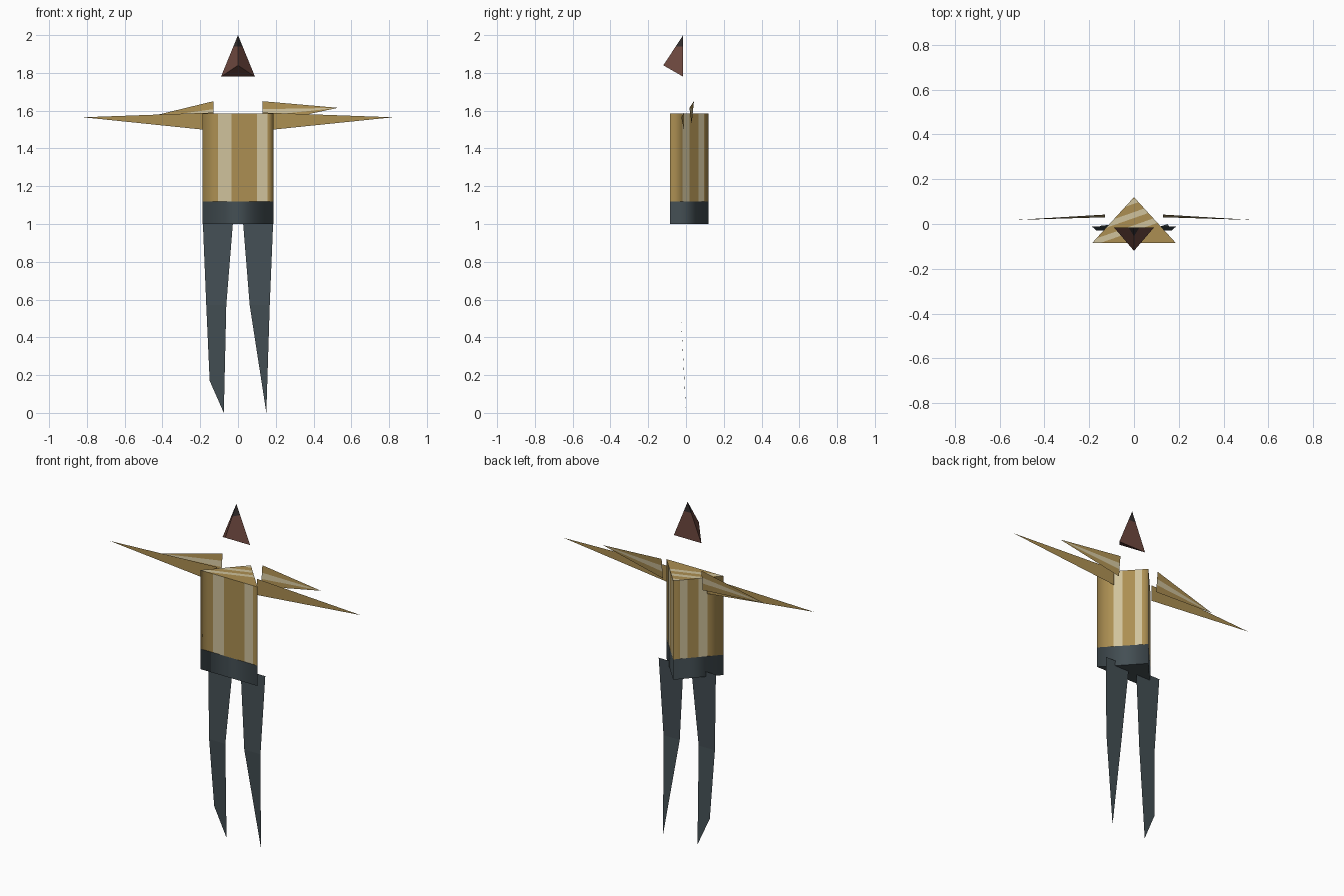
import bpy, bmesh
from mathutils import Vector

cube = bpy.data.objects.get("Cube")
if cube:
    bpy.data.objects.remove(cube, do_unlink=True)


def material(name, *rgb):
    linear = [(c / 255 / 12.92) if c < 11 else ((c / 255 + 0.055) / 1.055) ** 2.4 for c in rgb]
    m = bpy.data.materials.new(name)
    m.use_nodes = True
    m.diffuse_color = (*linear, 1)
    bsdf = next(n for n in m.node_tree.nodes if n.type == 'BSDF_PRINCIPLED')
    bsdf.inputs["Base Color"].default_value = (*linear, 1)
    bsdf.inputs["Roughness"].default_value = 0.8
    return m


gold = material("gold cloth", 172, 143, 82)
pale = material("pale stripe", 208, 194, 156)
charcoal = material("charcoal cloth", 68, 79, 84)
skin = material("brown skin", 110, 72, 63)
hair = material("dark hair", 52, 46, 46)


def build(name, verts, faces, mats, cuts=(), rule=None, smooth=False):
    """Make an object; cuts are (point, normal) planes, rule picks a slot per face."""
    bm = bmesh.new()
    vs = [bm.verts.new(v) for v in verts]
    for f in faces:
        bm.faces.new([vs[i] for i in f])
    for point, normal in cuts:
        bmesh.ops.bisect_plane(bm, geom=bm.verts[:] + bm.edges[:] + bm.faces[:],
                               plane_co=point, plane_no=normal)
    bm.faces.index_update()
    for f in bm.faces:
        f.smooth = smooth
        if rule:
            f.material_index = rule(f)
    mesh = bpy.data.meshes.new(name)
    bm.to_mesh(mesh)
    bm.free()
    for m in mats:
        mesh.materials.append(m)
    obj = bpy.data.objects.new(name, mesh)
    bpy.context.collection.objects.link(obj)
    return obj


# Three-sided torso: stripe positions are fractions along each side
corners = [Vector((-0.187, -0.085)), Vector((0.187, -0.085)), Vector((0, 0.12))]
FRONT, BACK = (0, 0.22, 0.41, 0.77, 0.92), (0, 0.32, 0.5, 0.74, 0.88)
BACK_REVERSED = (0, 0.14, 0.28, 0.5, 0.68)
ring = []
for i, fractions in enumerate((FRONT, BACK, BACK_REVERSED)):
    ring += [corners[i].lerp(corners[(i + 1) % 3], t) for t in fractions]


def wall(name, points, low, high, mats, rule=None):
    n = len(points)
    verts = [(p.x, p.y, z) for z in (low, high) for p in points]
    faces = [(i, (i + 1) % n, n + (i + 1) % n, n + i) for i in range(n)]
    return build(name, verts, faces, mats, rule=rule, smooth=True)


WAIST, TOP, HEM = 1.12, 1.585, 1.0
wall("torso", ring, WAIST, TOP, [gold, pale], lambda f: int(f.index % 5 in (1, 3)))
wall("hips", corners, HEM, WAIST, [charcoal])
build("hips_underside", [(p.x, p.y, HEM) for p in corners], [(2, 1, 0)], [charcoal])

# Torso top with slanting stripes
slant = Vector((-0.33, 0.94, 0))
stripes = ((-0.03, -0.005), (0.025, 0.05), (0.085, 0.105))


def on_stripe(face):
    d = face.calc_center_median().dot(slant)
    return int(any(a < d < b for a, b in stripes))


build("torso_top", [(p.x, p.y, TOP) for p in corners], [(0, 1, 2)], [gold, pale],
      [(slant * (d / slant.length_squared), slant) for s in stripes for d in s], on_stripe)

# Head: a tetrahedron with a dark tip
build("head", [(0, -0.015, 2), (-0.09, -0.015, 1.78), (0.09, -0.015, 1.78), (0, -0.12, 1.84)],
      [(0, 1, 3), (0, 3, 2), (0, 2, 1), (1, 2, 3)], [skin, hair],
      [((0, 0, 1.94), (0, 0, 1))], lambda f: int(f.calc_center_median().z > 1.94))

# Arms, shoulder flaps and legs are thin flat sheets
for side, s in (("left", 1), ("right", -1)):
    build(side + "_arm", [(s * 0.13, -0.01, 1.59), (s * 0.13, -0.01, 1.494),
                          (s * 0.82, -0.025, 1.565)],
          [(0, 1, 2)[::s]], [gold])

    # Flap: a fan of strips from the root edge to the tip
    top, bottom = Vector((s * 0.13, 0.042, 1.65)), Vector((s * 0.13, 0.03, 1.53))
    tip = (s * 0.53, 0.018, 1.615 if s > 0 else 1.553)
    root = [top.lerp(bottom, t) for t in (0, 0.35, 0.65, 1)]
    build(side + "_shoulder_flap", root + [tip], [(i, i + 1, 4)[::s] for i in range(3)],
          [gold, pale], rule=lambda f: int(f.index == 1))

    # Leg: thigh and shin, with a different foot end on each side
    thigh = [(s * 0.187, -0.012, 1.03), (s * 0.025, -0.012, 1.03),
             (s * 0.062, -0.03, 0.57), (s * 0.168, -0.03, 0.57)]
    if s > 0:
        foot = [(0.15, 0, 0)]
    else:
        foot = [(-0.075, 0, 0), (-0.15, -0.008, 0.17)]
    shin = (3, 2) + tuple(range(4, 4 + len(foot)))
    build(side + "_leg", thigh + foot, [(0, 1, 2, 3)[::s], shin[::s]], [charcoal])
